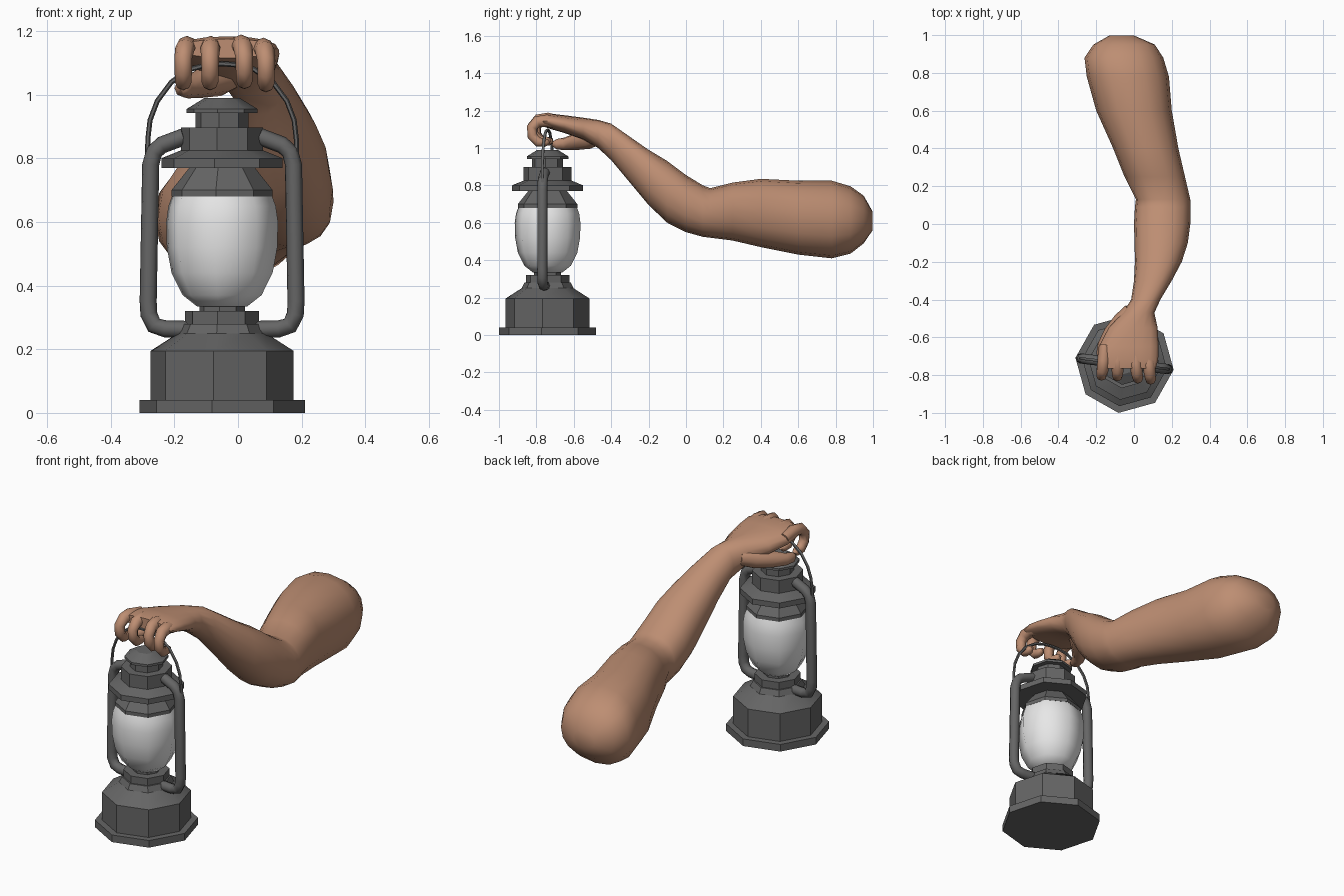
import bpy, bmesh, math
from mathutils import Vector, Matrix

if "Cube" in bpy.data.objects:
    bpy.data.objects.remove(bpy.data.objects["Cube"])


def material(name, rgb):
    m = bpy.data.materials.new(name)
    m.diffuse_color = (*rgb, 1)
    m.use_nodes = True
    m.node_tree.nodes["Principled BSDF"].inputs["Base Color"].default_value = m.diffuse_color
    return m


SKIN = material("skin", (0.51, 0.27, 0.17))
METAL = material("dark metal", (0.13, 0.13, 0.13))
GLASS = material("pale glass", (0.80, 0.80, 0.80))
# lantern is turned a little around its own axis
LANTERN = Matrix.Translation((-0.05, -0.74, 0)) @ Matrix.Rotation(math.radians(-7), 4, 'Z')


def loft(name, rings, mat, place=Matrix(), smooth=40):
    """Skin a list of equal-length point rings and cap both ends."""
    bm = bmesh.new()
    vs = [[bm.verts.new(place @ Vector(p)) for p in ring] for ring in rings]
    n = len(vs[0])
    for a, b in zip(vs, vs[1:]):
        for i in range(n):
            bm.faces.new((a[i], a[(i + 1) % n], b[(i + 1) % n], b[i]))
    bm.faces.new(vs[0])
    bm.faces.new(vs[-1])
    bmesh.ops.recalc_face_normals(bm, faces=bm.faces)
    me = bpy.data.meshes.new(name)
    bm.to_mesh(me)
    bm.free()
    me.materials.append(mat)
    ob = bpy.data.objects.new(name, me)
    bpy.context.collection.objects.link(ob)
    bpy.ops.object.select_all(action='DESELECT')
    ob.select_set(True)
    bpy.context.view_layer.objects.active = ob
    bpy.ops.object.shade_smooth_by_angle(angle=math.radians(smooth))
    return ob


def circle(n, off=0.0):
    return [(math.cos(math.tau * (i + off) / n), math.sin(math.tau * (i + off) / n)) for i in range(n)]


def lathe(name, profile, mat, smooth=30):
    loft(name, [[(r * c, r * s, z) for c, s in circle(8)] for r, z in profile], mat, LANTERN, smooth)


def sweep(name, pts, radii, side, mat, n=8, place=Matrix()):
    """Tapered tube along a path lying roughly square to the side axis."""
    pts, side, rings = [Vector(p) for p in pts], Vector(side), []
    for i, p in enumerate(pts):
        t = (pts[min(i + 1, len(pts) - 1)] - pts[max(i - 1, 0)]).normalized()
        u = t.cross(side).normalized()
        v = u.cross(t)
        rings.append([p + radii[i] * (u * c + v * s) for c, s in circle(n)])
    loft(name, rings, mat, place, 60)


# lantern body
lathe("fuel_tank", [(.262, 0), (.262, .04), (.226, .04), (.226, .195), (.14, .25), (.125, .28)], METAL)
lathe("burner_collar", [(.117, .24), (.117, .32), (.072, .32), (.072, .345)], METAL)
lathe("glass_globe", [(.08, .335), (.125, .37), (.16, .44), (.175, .52), (.177, .60), (.17, .65), (.155, .69)],
      GLASS, 60)
lathe("hood", [(.16, .68), (.16, .70), (.148, .715), (.10, .775)], METAL)
lathe("hood_brim", [(.192, .77), (.192, .80), (.13, .825), (.13, .897), (.084, .897), (.084, .95)], METAL)
lathe("chimney_cap", [(.112, .942), (.112, .955), (.055, .99)], METAL)

# side tubes and carrying wire
for s, label in ((-1, "left"), (1, "right")):
    path = [(.10, .262), (.18, .264), (.215, .275), (.232, .31), (.234, .35),
            (.226, .78), (.215, .82), (.19, .842), (.12, .868)]
    sweep(label + "_frame_tube", [(s * x, 0, z) for x, z in path], [.027] * 9, (0, 1, 0), METAL, 8, LANTERN)
arc = [(.236, .80), (.235, .86), (.228, .92), (.205, .98), (.16, 1.04), (.10, 1.08), (.05, 1.093)]
arc = [(-x, z) for x, z in arc] + [(0, 1.097)] + arc[::-1]
sweep("carrying_wire", [(x, 0, z) for x, z in arc], [.008] * len(arc), (0, 1, 0), METAL, 6, LANTERN)

# arm and palm: oval slices (y, x min, x max, z min, z max)
slices = [(.998, -.13, 0, .56, .66), (.95, -.215, .11, .49, .745), (.88, -.262, .155, .435, .795),
          (.78, -.25, .185, .41, .825), (.6, -.20, .20, .43, .825), (.4, -.11, .235, .47, .835),
          (.25, -.05, .27, .505, .815), (.13, .01, .298, .52, .785), (.09, .005, .30, .525, .80),
          (0, 0, .298, .55, .855), (-.1, .003, .285, .60, .93), (-.2, .005, .253, .695, .99),
          (-.3, 0, .20, .815, 1.06), (-.4, -.015, .14, .935, 1.13), (-.47, -.06, .108, 1.0, 1.15),
          (-.55, -.135, .125, 1.045, 1.162), (-.65, -.187, .13, 1.08, 1.175),
          (-.72, -.195, .128, 1.10, 1.183), (-.765, -.18, .115, 1.115, 1.175)]


def oval(y, x0, x1, z0, z1):
    # slightly squared oval
    f = lambda t: math.copysign(abs(t) ** 0.9, t)
    return [((x0 + x1) / 2 + f(c) * (x1 - x0) / 2, y, (z0 + z1) / 2 + f(s) * (z1 - z0) / 2)
            for c, s in circle(16)]


loft("arm_and_palm", [oval(*s) for s in slices], SKIN, smooth=65)

# four fingers curled round the wire: (name, knuckle x, tip x, reach, drop)
curl = [(-.66, 1.135), (-.74, 1.152), (-.79, 1.146), (-.818, 1.115), (-.815, 1.07),
        (-.785, 1.038), (-.745, 1.035), (-.725, 1.04)]
thick = [.03, .033, .031, .028, .027, .026, .022, .010]
for name, xa, xb, dy, dz in (("index", -.155, -.172, .015, .0), ("middle", -.085, -.088, .012, .0),
                             ("ring", .005, .02, .0, .004), ("little", .075, .088, -.006, -.006)):
    pts = [(xa + (xb - xa) * min(i / 3, 1), y + dy, z + dz) for i, (y, z) in enumerate(curl)]
    sweep(name + "_finger", pts, thick, (1, 0, 0), SKIN)

# thumb tucked under the palm
sweep("thumb", [(-.01, -.46, 1.065), (-.06, -.52, 1.05), (-.12, -.585, 1.035), (-.16, -.645, 1.022),
                (-.172, -.69, 1.02), (-.172, -.715, 1.022)],
      [.045, .055, .046, .034, .028, .012], (0, 0, 1), SKIN)
